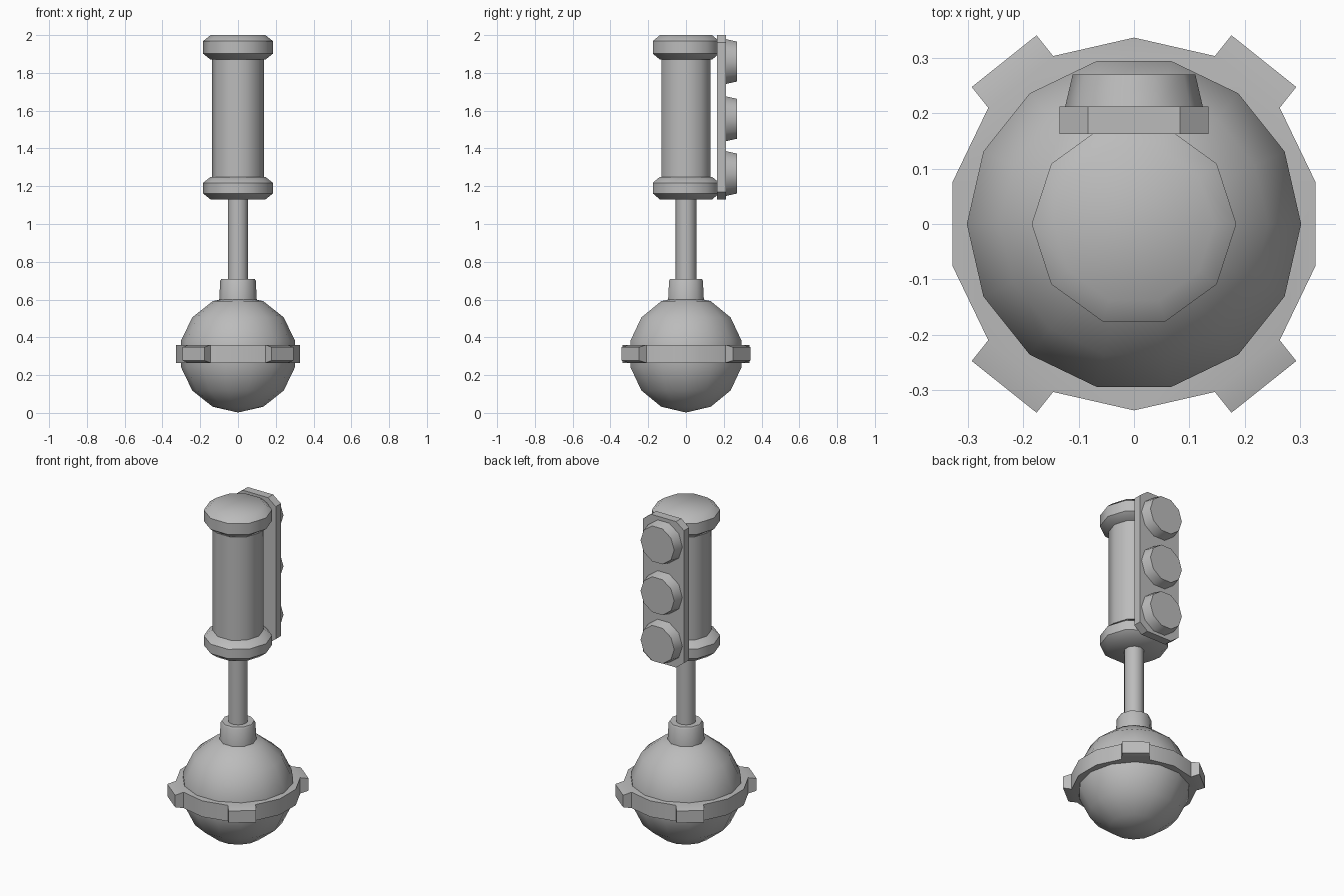
import bpy
import bmesh
import math
from mathutils import Matrix, Vector

cube = bpy.data.objects.get("Cube")
if cube:
    bpy.data.objects.remove(cube, do_unlink=True)

grey = bpy.data.materials.new("plain_grey")
grey.use_nodes = True
GREY = (0.5, 0.5, 0.5, 1)
grey.diffuse_color = GREY
grey.node_tree.nodes["Principled BSDF"].inputs["Base Color"].default_value = GREY


def finish(name, bm):
    """Turn a bmesh into a grey object, smooth except at sharp corners."""
    bmesh.ops.recalc_face_normals(bm, faces=bm.faces)
    mesh = bpy.data.meshes.new(name)
    bm.to_mesh(mesh)
    bm.free()
    mesh.materials.append(grey)
    mesh.shade_smooth()
    mesh.set_sharp_from_angle(angle=math.radians(46))
    obj = bpy.data.objects.new(name, mesh)
    bpy.context.collection.objects.link(obj)
    return obj


def lathe_mesh(profile, sides, phase=0.0):
    """Capped turned solid from (radius, height) pairs."""
    bm = bmesh.new()
    rings = []
    for r, z in profile:
        angles = [phase + math.tau * i / sides for i in range(sides)]
        rings.append([bm.verts.new((r * math.cos(a), r * math.sin(a), z)) for a in angles])
    for low, high in zip(rings, rings[1:]):
        for i in range(sides):
            j = (i + 1) % sides
            bm.faces.new((low[i], low[j], high[j], high[i]))
    bm.faces.new(rings[0][::-1])
    bm.faces.new(rings[-1])
    return bm


def lathe(name, profile, sides=10, phase=0.0):
    return finish(name, lathe_mesh(profile, sides, phase))


# Ball base, with a vertex column facing front and back
SIDES = 14
MID = 0.312
bm = bmesh.new()
bmesh.ops.create_uvsphere(bm, u_segments=SIDES, v_segments=7, radius=0.31)
bmesh.ops.transform(bm, matrix=Matrix.Translation((0, 0, MID)) @ Matrix.Rotation(math.pi / 2, 4, "Z"),
                    verts=bm.verts)
finish("ball_base", bm)

# Belt around the ball, with four tapered tabs grown from its diagonal faces
bm = lathe_mesh([(0.337, 0.265), (0.337, 0.36)], SIDES, math.pi / 2)
bm.normal_update()
tabs = []
for face in bm.faces:
    c = face.calc_center_median()
    angle = math.degrees(math.atan2(abs(c.y), abs(c.x)))
    if abs(face.normal.z) < 0.5 and abs(angle - 51.4) < 5:
        tabs.append(face)
for face in tabs:
    out = face.normal.copy()
    result = bmesh.ops.extrude_face_region(bm, geom=[face])
    for v in [g for g in result["geom"] if isinstance(g, bmesh.types.BMVert)]:
        v.co += out * 0.048
        v.co.z = MID + (v.co.z - MID) * 0.75
bmesh.ops.delete(bm, geom=tabs, context="FACES_ONLY")
finish("belt", bm)

# Neck, pole and lamp body
lathe("neck", [(0.1, 0.56), (0.1, 0.59), (0.094, 0.7), (0.088, 0.71)])
lathe("pole", [(0.055, 0.68), (0.055, 1.15)], phase=math.pi / 10)
lathe("body", [(0.137, 1.22), (0.137, 1.9)])

# Chamfered end collars
for name, z, top in (("lower_collar", 1.13, 1.25), ("upper_collar", 1.87, 2.0)):
    lathe(name, [(0.145, z), (0.185, z + 0.032), (0.185, top - 0.032), (0.145, top)])

# Back plate with clipped corners
bm = bmesh.new()
outline = [(-0.135, 1.17), (-0.083, 1.13), (0.083, 1.13), (0.135, 1.17),
           (0.135, 1.96), (0.083, 2.0), (-0.083, 2.0), (-0.135, 1.96)]
plate = bm.faces.new([bm.verts.new((x, 0.163, z)) for x, z in outline])
result = bmesh.ops.extrude_face_region(bm, geom=[plate])
bmesh.ops.translate(bm, vec=Vector((0, 0.049, 0)),
                    verts=[g for g in result["geom"] if isinstance(g, bmesh.types.BMVert)])
obj = finish("back_plate", bm)
obj.data.shade_flat()

# Three tapered lamps on the plate
for name, z in (("lower_lamp", 1.267), ("middle_lamp", 1.557), ("upper_lamp", 1.86)):
    bm = lathe_mesh([(0.125, 0), (0.111, 0.06)], 10)
    place = Matrix.Translation((0, 0.21, z)) @ Matrix.Rotation(-math.pi / 2, 4, "X")
    bmesh.ops.transform(bm, matrix=place, verts=bm.verts)
    finish(name, bm)
